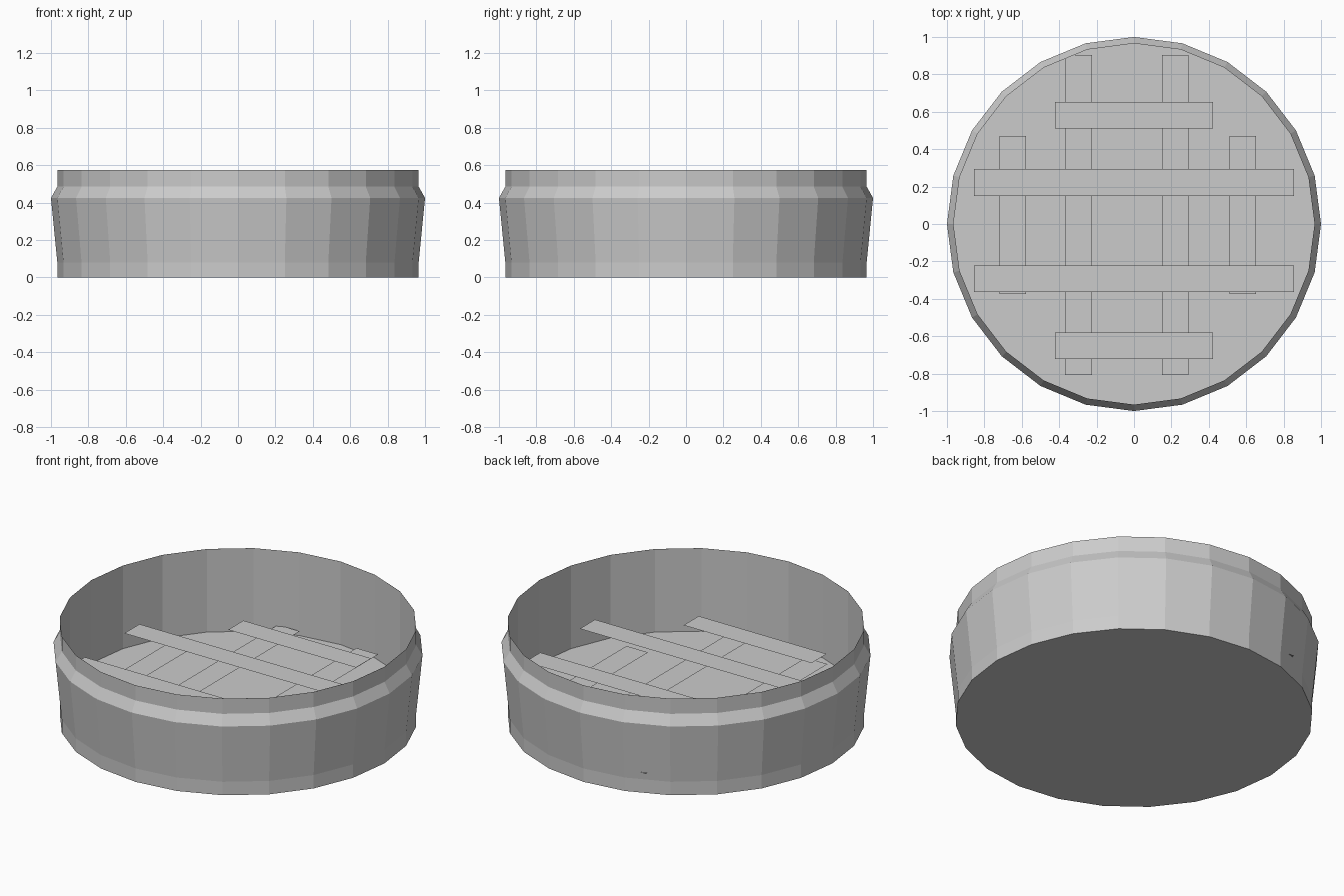
import bpy, math

if "Cube" in bpy.data.objects:
    bpy.data.objects.remove(bpy.data.objects["Cube"])

SIDES = 24
grey = bpy.data.materials.new("plain grey")
grey.diffuse_color = (0.6, 0.6, 0.6, 1)
grey.use_nodes = True
grey.node_tree.nodes["Principled BSDF"].inputs["Base Color"].default_value = grey.diffuse_color


def make_object(name, verts, faces):
    mesh = bpy.data.meshes.new(name)
    mesh.from_pydata(verts, [], faces)
    mesh.materials.append(grey)
    obj = bpy.data.objects.new(name, mesh)
    bpy.context.collection.objects.link(obj)
    return obj


# round tub: outer profile with a flared band, then straight inner wall to the floor
profile = [(0.966, 0), (0.966, 0.08), (1.0, 0.425), (0.966, 0.485),
           (0.966, 0.575), (0.9655, 0.575), (0.9655, 0.08)]
verts = [(r * math.cos(2 * math.pi * i / SIDES), r * math.sin(2 * math.pi * i / SIDES), z)
         for r, z in profile for i in range(SIDES)]
faces = []
for k in range(len(profile) - 1):
    for i in range(SIDES):
        j = (i + 1) % SIDES
        faces.append((k * SIDES + i, k * SIDES + j, (k + 1) * SIDES + j, (k + 1) * SIDES + i))
last = (len(profile) - 1) * SIDES
faces.append(tuple(reversed(range(SIDES))))        # underside
faces.append(tuple(range(last, last + SIDES)))     # inner floor
make_object("round_tub", verts, faces)


# flat grate slats
def slat(name, cx, cy, length_x, length_y, z):
    x, y = length_x / 2, length_y / 2
    make_object(name, [(cx - x, cy - y, z), (cx + x, cy - y, z),
                       (cx + x, cy + y, z), (cx - x, cy + y, z)], [(0, 1, 2, 3)])


WIDTH = 0.143
# lower slats run front to back
for cx, cy, length in [(-0.297, 0.048, 1.71), (0.22, 0.048, 1.71),
                       (-0.648, 0.048, 0.843), (0.582, 0.048, 0.843)]:
    slat("lower_slat", cx, cy, WIDTH, length, 0.123)
# upper slats run side to side
for cy, length in [(0.222, 1.71), (-0.293, 1.71), (0.581, 0.843), (-0.651, 0.843)]:
    slat("upper_slat", 0, cy, length, WIDTH, 0.23)
